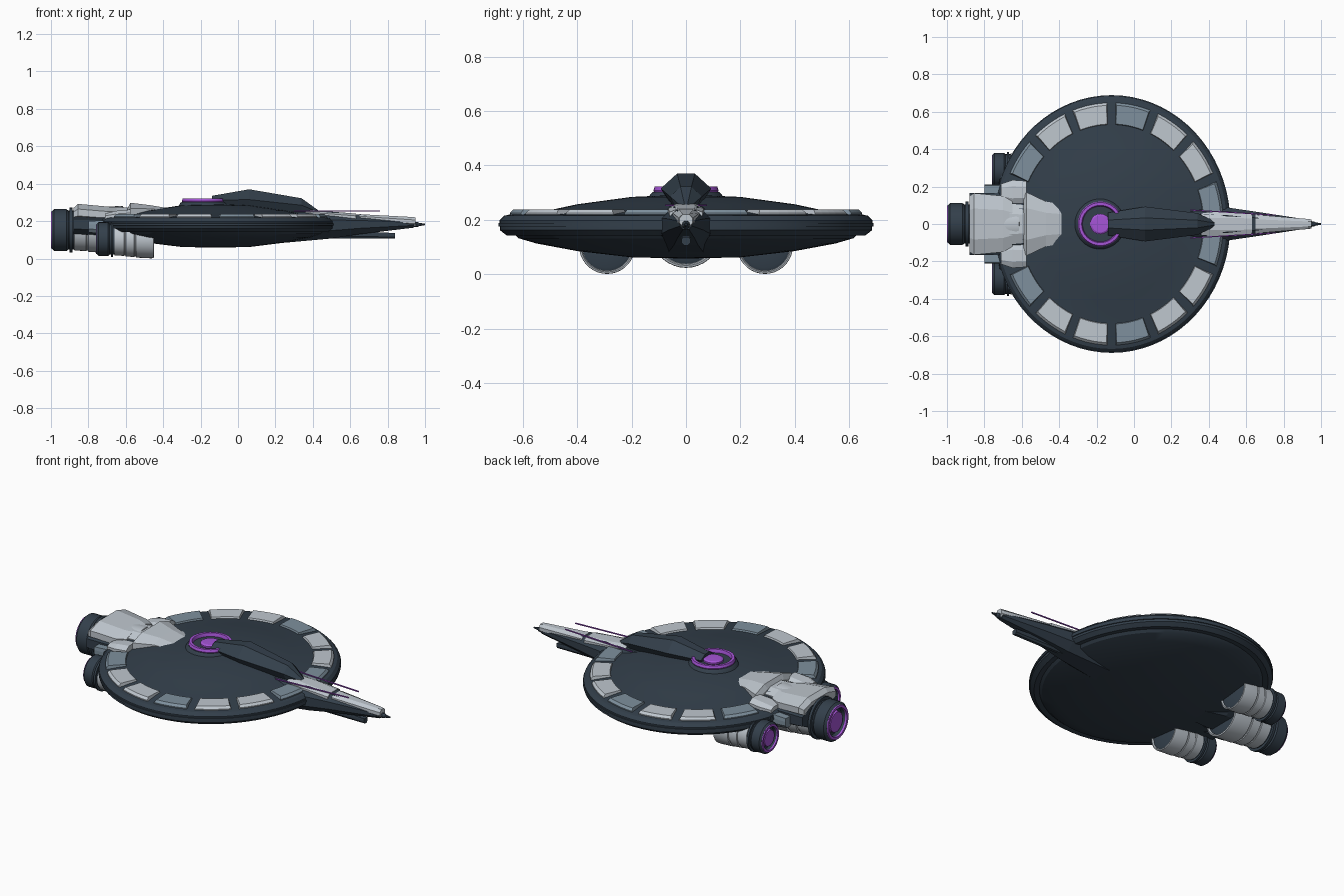
import bpy, bmesh, math
from math import sin, cos, pi, radians

if "Cube" in bpy.data.objects:
    bpy.data.objects.remove(bpy.data.objects["Cube"])


def material(name, rgb):
    m = bpy.data.materials.new(name)
    m.diffuse_color = (*rgb, 1)
    m.use_nodes = True
    m.node_tree.nodes["Principled BSDF"].inputs["Base Color"].default_value = m.diffuse_color
    return m


DARK = material("dark_hull", (0.033, 0.05, 0.07))
LIGHT = material("light_plate", (0.52, 0.57, 0.62))
BLUE = material("blue_grey_plate", (0.21, 0.28, 0.34))
PURPLE = material("purple_glow", (0.38, 0.09, 0.68))


def loft(name, sections, mat, smooth=False, closed=False):
    """Skin a list of equal-length point rings; cap the ends unless closed."""
    bm = bmesh.new()
    rings = [[bm.verts.new(p) for p in s] for s in sections]
    n = len(rings[0])
    pairs = list(zip(rings, rings[1:]))
    if closed:
        pairs.append((rings[-1], rings[0]))
    for a, b in pairs:
        for i in range(n):
            j = (i + 1) % n
            bm.faces.new((a[i], a[j], b[j], b[i]))
    if not closed:
        bm.faces.new(rings[0])
        bm.faces.new(rings[-1])
    bmesh.ops.recalc_face_normals(bm, faces=bm.faces)
    me = bpy.data.meshes.new(name)
    bm.to_mesh(me)
    bm.free()
    me.materials.append(mat)
    ob = bpy.data.objects.new(name, me)
    bpy.context.collection.objects.link(ob)
    if smooth:
        bpy.ops.object.select_all(action='DESELECT')
        ob.select_set(True)
        bpy.context.view_layer.objects.active = ob
        bpy.ops.object.shade_smooth_by_angle(angle=radians(25))
    return ob


def disc_z(name, profile, mat, cx, sx=1.0, n=64, closed=False):
    """Turned shape about a vertical axis, profile of (radius, z)."""
    return loft(name, [[(cx + sx * r * cos(2 * pi * i / n), r * sin(2 * pi * i / n), z)
                        for i in range(n)] for r, z in profile], mat, True, closed)


def turned_x(name, profile, mat, y, z, n=32, closed=False):
    """Turned shape about an x-directed axis, profile of (x, radius)."""
    return loft(name, [[(x, y + r * cos(2 * pi * i / n), z + r * sin(2 * pi * i / n))
                        for i in range(n)] for x, r in profile], mat, n > 12, closed)


def oct_x(x, hw, zb, zt, y=0.0, top=0.5):
    """Bevelled eight-point cross-section at x."""
    zm, h = (zb + zt) / 2, (zt - zb) / 2
    return [(x, y + hw * a, zm + h * b) for a, b in
            [(-1, -.4), (-.5, -1), (.5, -1), (1, -.4), (1, .4), (top, 1), (-top, 1), (-1, .4)]]


def hull(name, rows, mat, y=0.0, top=0.5):
    return loft(name, [oct_x(x, hw, zb, zt, y, top) for x, hw, zb, zt in rows], mat)


# main saucer with stepped rim, slightly narrower along x
CX, SX = -0.12, 0.922
disc_z("saucer", [(.02, .058), (.2, .062), (.4, .085), (.55, .113), (.615, .132), (.63, .145),
                  (.66, .143), (.684, .162), (.685, .198), (.668, .215), (.65, .219), (.535, .228),
                  (.4, .257), (.2, .284), (.02, .292)], DARK, CX, SX, 72)
disc_z("rim_band", [(.67, .172), (.689, .176), (.689, .188), (.67, .192)], DARK, CX, SX, 72, True)

# armour plates around the rim, mirrored across y
for k in range(7):
    for s in (1, -1):
        secs = []
        a0, a1 = radians(22.5 * k + 2.0), radians(22.5 * k + 20.5)
        for i in range(6):
            t = i / 5
            ab = a0 + (a1 - a0) * t
            at = a0 + .012 + (a1 - a0 - .024) * t
            secs.append([(CX + SX * r * cos(a), s * r * sin(a), z) for r, z, a in
                         [(.527, .215, ab), (.535, .238, at), (.635, .238, at), (.648, .225, ab), (.648, .205, ab)]])
        loft(f"rim_plate_{k}_{'left' if s > 0 else 'right'}", secs, BLUE if k in (0, 3, 6) else LIGHT)

# sensor dome: dark base, glowing ring and core
disc_z("dome_base", [(.14, .275), (.13, .295), (.12, .303), (.02, .303)], DARK, -.18, n=40)
disc_z("dome_ring", [(.095, .295), (.115, .295), (.12, .308), (.115, .322), (.1, .322), (.095, .308)],
       PURPLE, -.18, n=40, closed=True)
disc_z("dome_core", [(.055, .3), (.055, .312), (.045, .318), (.01, .319)], PURPLE, -.18, n=32)


# faceted canopy spine
def canopy(x, hw, zt, zm, zb):
    return [(x, hw * a, z) for a, z in [(-.6, zb), (.6, zb), (1, zm), (.35, zt), (-.35, zt), (-1, zm)]]


loft("canopy", [canopy(-.14, .06, .335, .312, .27), canopy(.06, .093, .37, .315, .255),
                canopy(.34, .058, .322, .285, .235), canopy(.44, .012, .25, .245, .225)], DARK)

# nose boom, its light plating and tip
hull("nose_boom", [(.2, .13, .08, .25), (.5, .088, .107, .248), (.65, .066, .13, .235),
                   (.94, .022, .165, .205)], DARK)
hull("nose_plate_rear", [(.36, .058, .21, .262), (.46, .066, .21, .254), (.63, .06, .2, .24)], LIGHT)
hull("nose_plate_front", [(.65, .05, .2, .237), (.93, .027, .172, .222), (.95, .024, .174, .22)], LIGHT)
turned_x("nose_tip", [(.92, .017), (.96, .014), (.97, .009), (1.0, .004)], DARK, 0, .182, 10)
hull("nose_underbar", [(.42, .016, .11, .16), (.56, .016, .106, .15), (.84, .016, .106, .136)], DARK, top=.9)
for s in (1, -1):
    loft("nose_rod_" + ("left" if s > 0 else "right"),
         [[(x, s * y + .003 * a, .253 + .003 * b) for a, b in [(-1, -1), (1, -1), (1, 1), (-1, 1)]]
          for x, y in [(.3, .075), (.76, .047)]], PURPLE)

# rear hull and its light plating
hull("rear_hull", [(-.3, .08, .07, .265), (-.58, .16, .09, .262), (-.7, .165, .1, .26),
                   (-.88, .165, .12, .25)], DARK)
hull("rear_plate_front", [(-.355, .1, .23, .266), (-.47, .12, .22, .285), (-.575, .17, .2, .298),
                          (-.59, .15, .2, .27)], LIGHT)
hull("rear_plate_neck", [(-.57, .1, .2, .274), (-.68, .11, .2, .274)], LIGHT)
hull("rear_plate_back", [(-.65, .12, .2, .272), (-.7, .15, .19, .278), (-.855, .165, .2, .292),
                         (-.88, .15, .2, .27)], LIGHT)
for s in (1, -1):
    side = "left" if s > 0 else "right"
    hull("rear_wing_plate_" + side, [(-.575, .06, .2, .262), (-.65, .065, .2, .255), (-.71, .045, .2, .24)],
         LIGHT, s * .17)
    hull("engine_pylon_" + side, [(-.56, .05, .12, .2), (-.72, .05, .12, .2)], DARK, s * .19, .9)
    hull("pylon_block_" + side, [(-.7, .03, .13, .205), (-.8, .03, .14, .2)], BLUE, s * .18, .9)


# engines: banded body, collar, nozzle, glowing ring and core
def engine(tag, x0, y, z, k):
    def part(name, prof, mat, closed=False):
        turned_x(f"{tag}_{name}", [(x0 + t * k, r * k) for t, r in prof], mat, y, z, 36, closed)
    part("nozzle", [(.025, .02), (.025, .062), (.004, .066), (.004, .08), (.014, .09), (.066, .09),
                    (.074, .083), (.11, .083)], DARK)
    part("glow_ring", [(.02, .064), (0, .066), (0, .078), (.012, .083), (.02, .078)], PURPLE, True)
    part("glow_core", [(.006, .01), (.008, .046), (.03, .05)], PURPLE)
    part("collar", [(.08, .08), (.08, .096), (.092, .096), (.092, .08)], DARK, True)
    part("body", [(.098, .08), (.1, .087), (.15, .09), (.152, .087), (.158, .087), (.16, .093),
                  (.205, .096), (.207, .092), (.213, .092), (.215, .099), (.295, .103), (.308, .102),
                  (.31, .096), (.3, .092)], LIGHT)
    part("intake", [(.295, .091), (.302, .091), (.306, .08), (.306, .02)], DARK)


engine("center_engine", -1.0, 0, .152, 1.25)
engine("left_engine", -.76, .29, .104, 1.0)
engine("right_engine", -.76, -.29, .104, 1.0)
